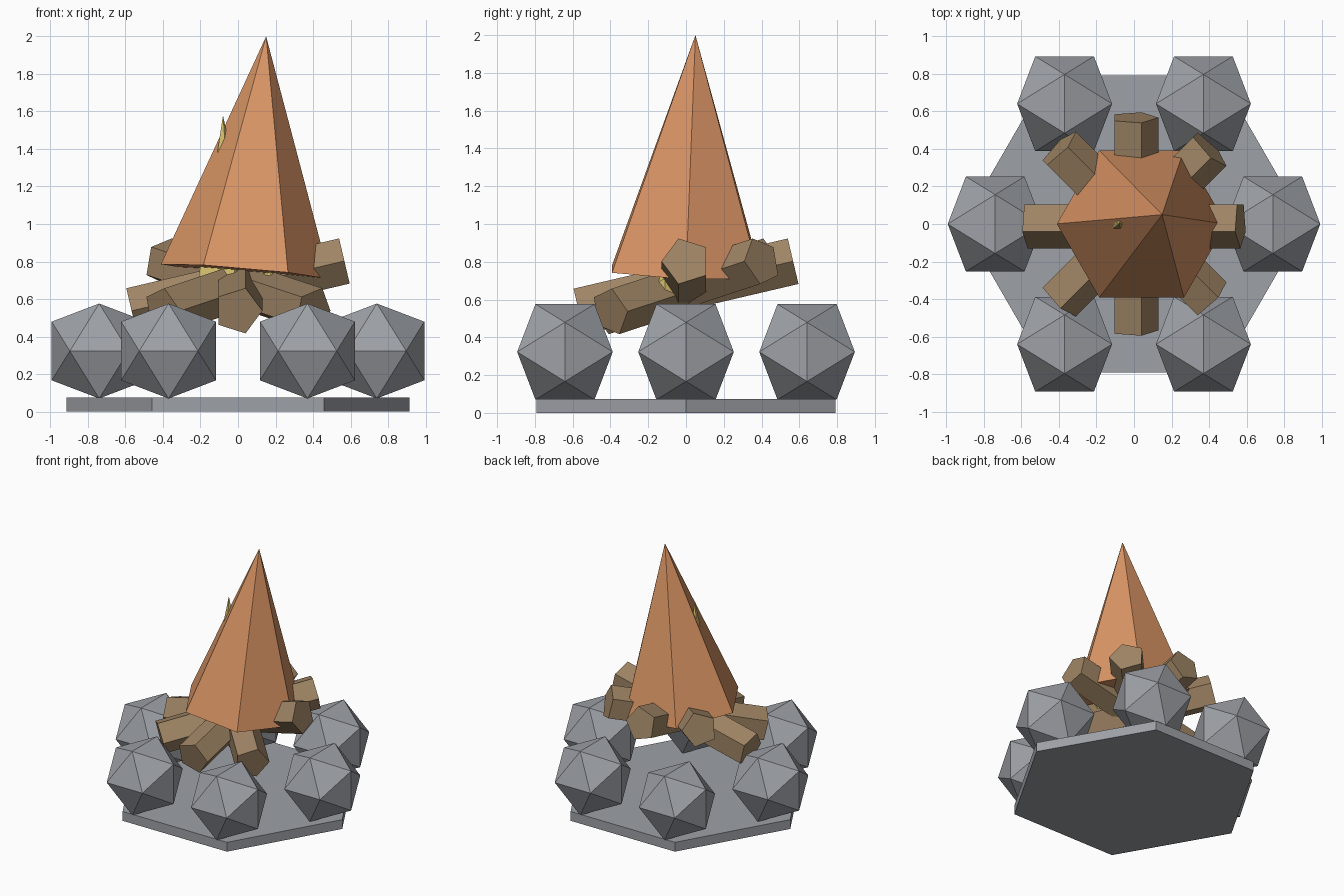
import bpy, bmesh, math
from mathutils import Vector, Matrix

cube = bpy.data.objects.get("Cube")
if cube:
    bpy.data.objects.remove(cube, do_unlink=True)


def material(name, rgb):
    m = bpy.data.materials.new(name)
    m.use_nodes = True
    m.diffuse_color = (*rgb, 1)
    m.node_tree.nodes["Principled BSDF"].inputs["Base Color"].default_value = (*rgb, 1)
    return m


GREY = material("stone_grey", (0.34, 0.355, 0.385))
BROWN = material("wood_brown", (0.35, 0.235, 0.13))
ORANGE = material("flame_orange", (0.70, 0.30, 0.13))
YELLOW = material("flame_yellow", (0.65, 0.51, 0.15))


def finish(name, bm, mat, matrix):
    bmesh.ops.recalc_face_normals(bm, faces=bm.faces)
    mesh = bpy.data.meshes.new(name)
    bm.to_mesh(mesh)
    bm.free()
    mesh.transform(matrix)
    mesh.materials.append(mat)
    obj = bpy.data.objects.new(name, mesh)
    bpy.context.collection.objects.link(obj)
    return obj


def prism(name, sides, r1, r2, depth, mat, matrix):
    """Flat-sided cylinder or cone along z, first corner on +x."""
    bm = bmesh.new()
    bmesh.ops.create_cone(bm, cap_ends=True, segments=sides,
                          radius1=r1, radius2=r2, depth=depth)
    # turn so that one corner lies exactly on +x
    corner = bm.verts[:][0].co
    turn = Matrix.Rotation(-math.atan2(corner.y, corner.x), 4, 'Z')
    bm.transform(turn)
    return finish(name, bm, mat, matrix)


def cone_between(name, sides, radius, base, tip, mat):
    base, tip = Vector(base), Vector(tip)
    axis = tip - base
    lean = Vector((0, 0, 1)).rotation_difference(axis).to_matrix().to_4x4()
    place = Matrix.Translation((base + tip) / 2) @ lean
    return prism(name, sides, radius, 0, axis.length, mat, place)


def icosahedron(name, size, centre, mat):
    """Hull of three crossed golden rectangles; size is the half width."""
    bm = bmesh.new()
    short = size / ((1 + math.sqrt(5)) / 2)
    for a in (-size, size):
        for b in (-short, short):
            for co in ((a, 0, b), (0, b, a), (b, a, 0)):
                bm.verts.new(co)
    bmesh.ops.convex_hull(bm, input=bm.verts[:])
    return finish(name, bm, mat, Matrix.Translation(centre))


# Hexagonal ground slab
prism("ground_slab", 6, 0.915, 0.915, 0.074, GREY, Matrix.Translation((0, 0, 0.037)))

# Ring of stones
for i in range(6):
    a = math.radians(60 * i)
    icosahedron(f"stone_{i + 1}", 0.253,
                (0.74 * math.cos(a), 0.74 * math.sin(a), 0.323), GREY)

# Four crossed five-sided logs, each raised at one end
for i in range(4):
    place = (Matrix.Translation((0, 0, 0.67))
             @ Matrix.Rotation(math.radians(45 * i), 4, 'Z')
             @ Matrix.Rotation(-0.23, 4, 'Y')
             @ Matrix.Rotation(math.pi / 2, 4, 'Y')
             @ Matrix.Rotation(-math.pi / 2, 4, 'Z'))
    prism(f"log_{i + 1}", 5, 0.13, 0.13, 1.165, BROWN, place)

# Leaning outer flame, inner flame and glowing ember
cone_between("outer_flame", 6, 0.453, (0.04, 0, 0.746), (0.15, 0.05, 2.0), ORANGE)
cone_between("inner_flame", 5, 0.18, (-0.07, 0, 0.68), (-0.08, 0, 1.58), YELLOW)
icosahedron("ember", 0.087, (0.165, -0.11, 0.66), YELLOW)
